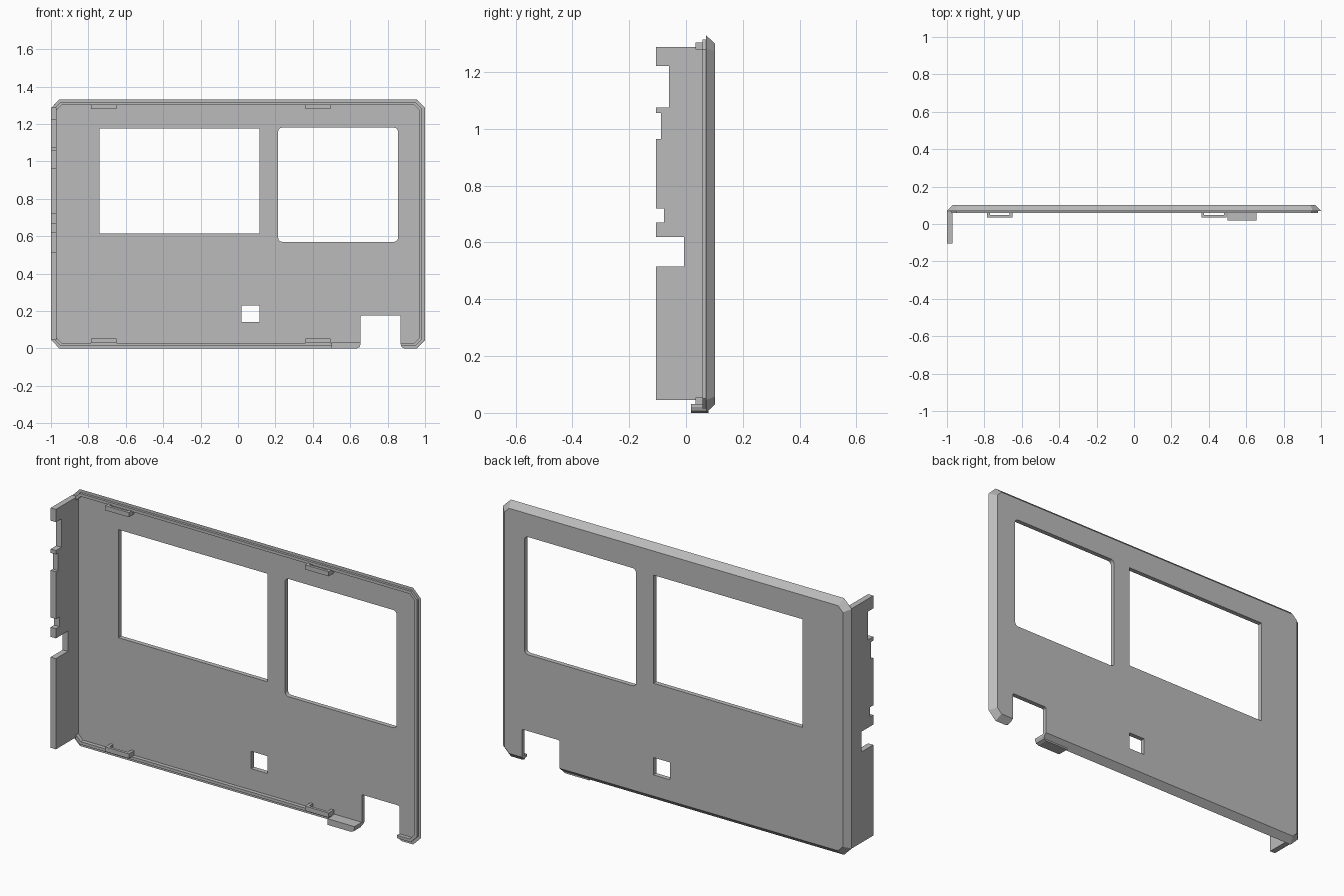
import bpy, bmesh, math

old = bpy.data.objects.get("Cube")
if old:
    bpy.data.objects.remove(old, do_unlink=True)

grey = bpy.data.materials.new("plain grey")
grey.use_nodes = True
GREY = (0.5, 0.5, 0.5, 1)
grey.diffuse_color = GREY
grey.node_tree.nodes["Principled BSDF"].inputs["Base Color"].default_value = GREY

HEIGHT = 1.33


def finish(name, bm):
    bmesh.ops.recalc_face_normals(bm, faces=bm.faces)
    mesh = bpy.data.meshes.new(name)
    bm.to_mesh(mesh)
    bm.free()
    mesh.materials.append(grey)
    obj = bpy.data.objects.new(name, mesh)
    bpy.context.collection.objects.link(obj)
    return obj


def loft(name, rings):
    """Skin a stack of equal-length rings and cap both ends."""
    bm = bmesh.new()
    loops = [[bm.verts.new(p) for p in ring] for ring in rings]
    n = len(loops[0])
    for a, b in zip(loops, loops[1:]):
        for i in range(n):
            j = (i + 1) % n
            bm.faces.new((a[i], a[j], b[j], b[i]))
    bm.faces.new(loops[0])
    bm.faces.new(loops[-1])
    return finish(name, bm)


def prism_y(name, pts, y0, y1):
    return loft(name, [[(x, y, z) for x, z in pts] for y in (y0, y1)])


def rounded(x0, x1, z0, z1, r=0.0, steps=4):
    if r == 0:
        return [(x0, z0), (x1, z0), (x1, z1), (x0, z1)]
    corners = [(x1 - r, z1 - r), (x0 + r, z1 - r), (x0 + r, z0 + r), (x1 - r, z0 + r)]
    return [(cx + r * math.cos(a), cz + r * math.sin(a))
            for q, (cx, cz) in enumerate(corners)
            for a in [(q + s / steps) * math.pi / 2 for s in range(steps + 1)]]


def panel_ring(inset, y):
    """Rectangle with clipped corners, inset evenly."""
    x, z0, z1 = 1 - inset, inset, HEIGHT - inset
    c = 0.045 - inset * (2 - math.sqrt(2))
    pts = [(-x + c, z0), (x - c, z0), (x, z0 + c), (x, z1 - c),
           (x - c, z1), (-x + c, z1), (-x, z1 - c), (-x, z0 + c)]
    return [(px, y, pz) for px, pz in pts]


# Panel with bevelled back edge, stepped lip and shallow recess
panel = loft("panel", [panel_ring(i, y) for i, y in (
    (0.03, 0.102), (0, 0.07), (0.015, 0.07), (0.015, 0.058), (0.03, 0.058), (0.03, 0.078))])

# Openings
openings = {
    "wide_window": rounded(-0.74, 0.115, 0.615, 1.175),
    "rounded_window": rounded(0.215, 0.855, 0.57, 1.18, 0.02),
    "small_hole": rounded(0.02, 0.115, 0.14, 0.23),
    "bottom_notch": [(0.635, -0.05), (0.635, 0), (0.649, 0.006), (0.655, 0.02),
                     (0.655, 0.17), (0.66, 0.175), (0.865, 0.175), (0.87, 0.17),
                     (0.87, 0.02), (0.876, 0.006), (0.89, 0), (0.89, -0.05)],
}
for name, pts in openings.items():
    cutter = prism_y(name + "_cutter", pts, 0.0, 0.2)
    mod = panel.modifiers.new(name, 'BOOLEAN')
    mod.object = cutter
    mod.operation = 'DIFFERENCE'
    mod.solver = 'EXACT'
    cutter.hide_render = True
    cutter.hide_set(True)

# Side flange with notched free edge, listed as (top of step, edge position)
steps = [(0.515, -0.105), (0.62, -0.007), (0.67, -0.105), (0.72, -0.077), (0.965, -0.105),
         (1.055, -0.088), (1.075, -0.105), (1.222, -0.06), (1.288, -0.105)]
edge, z = [], 0.045
for top, y in steps:
    edge += [(y, z), (y, top)]
    z = top
profile = [(0.072, 0.045)] + edge + [(0.072, z)]
loft("side_flange", [[(x, y, z) for y, z in profile] for x in (-1, -0.97)])

# Slotted clips along the top and bottom edges
for side, z0 in (("bottom", 0.03), ("top", 1.28)):
    for where, x0 in (("right", -0.785), ("left", 0.36)):
        x1, z1, w = x0 + 0.135, z0 + 0.024, 0.015
        loop = [(x0, 0.08), (x0, 0.034), (x1, 0.034), (x1, 0.08),
                (x1 - w, 0.08), (x1 - w, 0.048), (x0 + w, 0.048), (x0 + w, 0.08)]
        loft(f"{side}_{where}_clip", [[(x, y, z) for x, y in loop] for z in (z0, z1)])

# Small foot tab beside the bottom notch
prism_y("foot_tab", [(0.5, 0), (0.635, 0), (0.649, 0.006), (0.655, 0.02),
                     (0.655, 0.032), (0.5, 0.032)], 0.018, 0.079)
